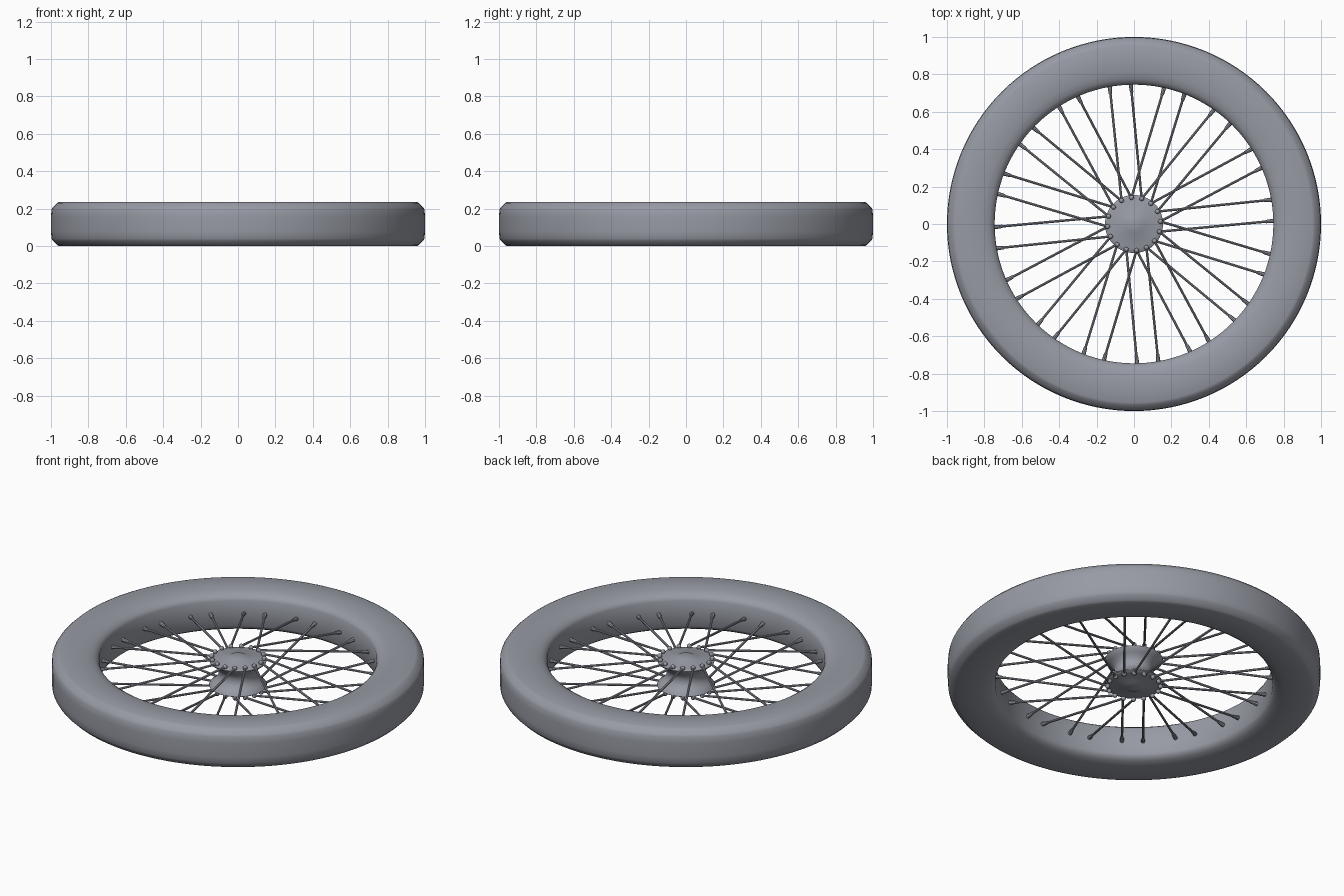
import bpy, bmesh, math
from mathutils import Vector, Matrix

if "Cube" in bpy.data.objects:
    bpy.data.objects.remove(bpy.data.objects["Cube"])

MID = 0.118          # height of the wheel's middle plane
PAIRS = 16           # spoke pairs around the wheel

grey = bpy.data.materials.new("steel_grey")
grey.diffuse_color = (0.31, 0.325, 0.37, 1)
grey.use_nodes = True
grey.node_tree.nodes["Principled BSDF"].inputs["Base Color"].default_value = grey.diffuse_color


def finish(bm, name, angle=40):
    bmesh.ops.recalc_face_normals(bm, faces=bm.faces)
    me = bpy.data.meshes.new(name)
    bm.to_mesh(me)
    bm.free()
    me.materials.append(grey)
    ob = bpy.data.objects.new(name, me)
    bpy.context.collection.objects.link(ob)
    bpy.ops.object.select_all(action='DESELECT')
    ob.select_set(True)
    bpy.context.view_layer.objects.active = ob
    bpy.ops.object.shade_smooth_by_angle(angle=math.radians(angle))
    return ob


def lathe(name, half, steps, closed, angle):
    """Spin an upper half profile (radius, height above middle) and its mirror."""
    pts = half + [(r, -h) for r, h in reversed(half)]
    bm = bmesh.new()
    vs = [bm.verts.new((r, 0, MID + h)) for r, h in pts]
    es = [bm.edges.new(p) for p in zip(vs, vs[1:])]
    if closed:
        es.append(bm.edges.new((vs[-1], vs[0])))
    bmesh.ops.spin(bm, geom=vs + es, cent=(0, 0, 0), axis=(0, 0, 1),
                   angle=math.tau, steps=steps)
    bmesh.ops.remove_doubles(bm, verts=bm.verts, dist=1e-5)
    finish(bm, name, angle)


def rod(bm, a, b, r1, r2, sides=8):
    d = b - a
    mat = Matrix.Translation((a + b) / 2) @ d.to_track_quat('Z', 'Y').to_matrix().to_4x4()
    bmesh.ops.create_cone(bm, cap_ends=True, segments=sides, radius1=r1,
                          radius2=r2, depth=d.length, matrix=mat)


def polar(radius, degrees, z):
    t = math.radians(degrees)
    return Vector((radius * math.cos(t), radius * math.sin(t), z))


# Tyre: flat inner wall, rounded shoulders, nearly flat tread
lathe("tyre", [(0.745, 0.075), (0.755, 0.092), (0.775, 0.105), (0.81, 0.114),
               (0.86, 0.118), (0.955, 0.118), (0.968, 0.112), (0.99, 0.09),
               (0.997, 0.078), (1.0, 0.04)], 128, True, 45)

# Hub: two flared flanges with a narrow waist and low end caps
lathe("hub", [(0, 0.097), (0.045, 0.095), (0.055, 0.09), (0.13, 0.083),
              (0.15, 0.079), (0.155, 0.075), (0.153, 0.068), (0.13, 0.05),
              (0.112, 0.03), (0.104, 0.012)], 64, False, 40)

# Spokes: each pair has one spoke per flange, leaning opposite ways
spokes, nipples, heads = bmesh.new(), bmesh.new(), bmesh.new()
for k in range(PAIRS):
    for start, lean, side in ((10, 18, 1), (1.3, -18, -1)):
        ang = start + k * 360 / PAIRS
        hub_end = polar(0.142, ang + lean, MID + side * 0.088)
        rim_end = polar(0.75, ang, MID)
        along = (rim_end - hub_end).normalized()
        rod(spokes, hub_end, rim_end, 0.0065, 0.0065)
        rod(nipples, rim_end - along * 0.045, rim_end, 0.009, 0.012)
        bmesh.ops.create_uvsphere(heads, u_segments=10, v_segments=6, radius=0.013,
                                  matrix=Matrix.Translation(hub_end))
finish(spokes, "spokes")
finish(nipples, "spoke_nipples")
finish(heads, "spoke_heads")
